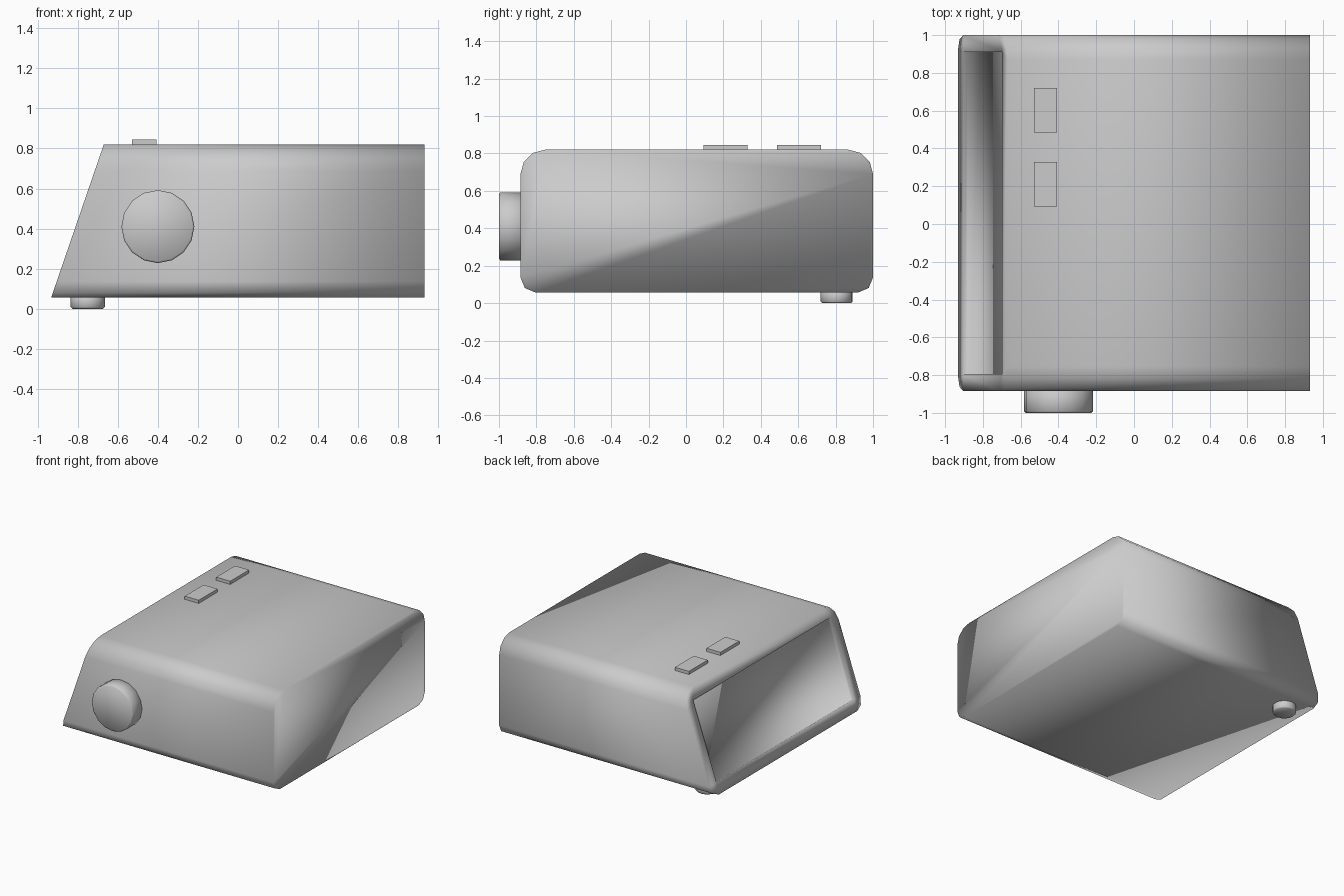
import bpy, bmesh, math
from mathutils import Matrix, Vector

if "Cube" in bpy.data.objects:
    bpy.data.objects.remove(bpy.data.objects["Cube"])

Y0, Y1, Z0, Z1 = -0.885, 1.0, 0.057, 0.82     # body cross-section
X_BACK, X_LOW, X_HIGH = 0.932, -0.932, -0.67  # flat end, slanted end
INSET, DEPTH = 0.09, 0.022                    # screen rim width and recess


def add_object(name, bm, smooth):
    bmesh.ops.recalc_face_normals(bm, faces=bm.faces[:])
    mesh = bpy.data.meshes.new(name)
    bm.to_mesh(mesh)
    bm.free()
    for p in mesh.polygons:
        p.use_smooth = smooth
    obj = bpy.data.objects.new(name, mesh)
    bpy.context.collection.objects.link(obj)
    return obj


def slant_x(z):
    return X_LOW + (X_HIGH - X_LOW) * (z - Z0) / (Z1 - Z0)


# Rounded body section: (centre y, centre z, radius, start angle, segments)
RL, RT = 0.08, 0.13
corners = ((Y1 - RL, Z0 + RL, RL, -90, 2), (Y1 - RT, Z1 - RT, RT, 0, 3),
           (Y0 + RT, Z1 - RT, RT, 90, 3), (Y0 + RL, Z0 + RL, RL, 180, 2))
section, owner = [], []
for k, (cy, cz, r, start, n) in enumerate(corners):
    for i in range(n + 1):
        a = math.radians(start + 90 * i / n)
        section.append((cy + r * math.cos(a), cz + r * math.sin(a)))
        owner.append(k)

# Body: sleeve with flat end, slanted rim and shallow screen recess
bm = bmesh.new()
back = [bm.verts.new((X_BACK, y, z)) for y, z in section]
front = [bm.verts.new((slant_x(z), y, z)) for y, z in section]
ya, yb = Y0 + INSET, Y1 - INSET
za, zb = Z0 + INSET * 0.946, Z1 - INSET * 0.946
opening = [Vector((slant_x(z), y, z)) for y, z in ((yb, za), (yb, zb), (ya, zb), (ya, za))]
inward = Vector((Z1 - Z0, 0, X_LOW - X_HIGH)).normalized() * DEPTH
rim = [bm.verts.new(p) for p in opening]
screen = [bm.verts.new(p + inward) for p in opening]
for i in range(len(section)):
    j = (i + 1) % len(section)
    bm.faces.new((back[i], back[j], front[j], front[i]))
    a, b = rim[owner[i]], rim[owner[j]]
    bm.faces.new((front[i], front[j], a) if a == b else (front[i], front[j], b, a))
for i in range(4):
    j = (i + 1) % 4
    bm.faces.new((rim[i], rim[j], screen[j], screen[i]))
bm.faces.new(back)
bm.faces.new(screen)
add_object("body", bm, True)


def cylinder(name, radius, depth, matrix):
    """Smooth 16-sided disc with a fine edge bevel."""
    bm = bmesh.new()
    bmesh.ops.create_cone(bm, cap_ends=True, segments=16, radius1=radius,
                          radius2=radius, depth=depth, matrix=matrix)
    cap_edges = {e for f in bm.faces if len(f.verts) > 4 for e in f.edges}
    bmesh.ops.bevel(bm, geom=list(cap_edges), offset=0.008, segments=1,
                    affect='EDGES')
    add_object(name, bm, True)


# Front knob and the single foot
cylinder("knob", 0.182, 0.125, Matrix.Translation((-0.4, -0.9375, 0.41))
         @ Matrix.Rotation(math.pi / 2, 4, 'X'))
cylinder("foot", 0.085, 0.07, Matrix.Translation((-0.75, 0.805, 0.035)))

# Top buttons
for n, y in enumerate((0.21, 0.603), 1):
    bm = bmesh.new()
    bmesh.ops.create_cube(bm, size=1, matrix=Matrix.Translation((-0.469, y, 0.827))
                          @ Matrix.Diagonal((0.122, 0.235, 0.036, 1)))
    add_object(f"button_{n}", bm, False)
